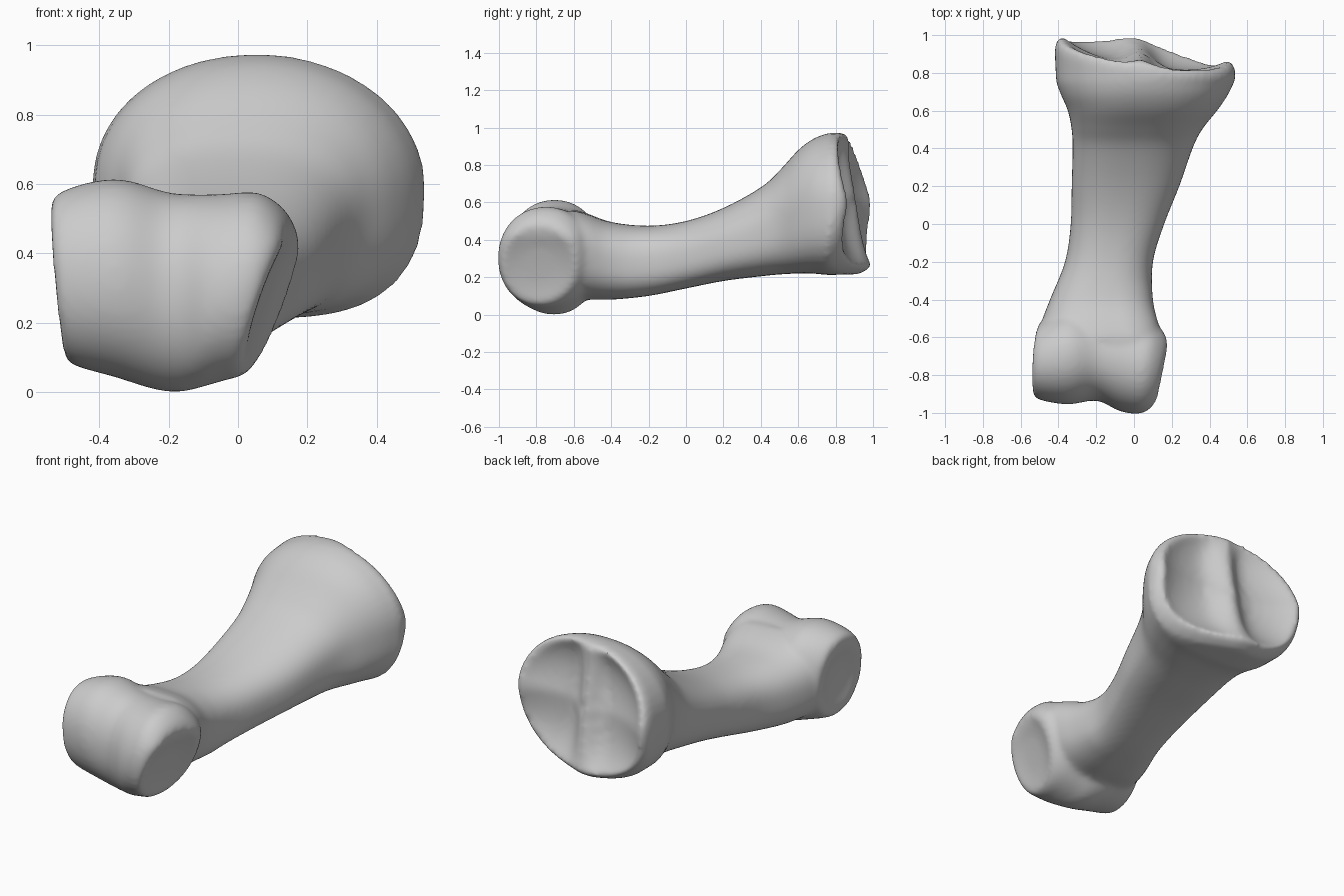
import bpy, bmesh, math

cube = bpy.data.objects.get("Cube")
if cube:
    bpy.data.objects.remove(cube, do_unlink=True)

SIDES = 48


def oval(low_a, high_a, low_b, high_b, powers):
    """Closed superellipse with its own roundness in each quadrant."""
    mid_a, mid_b = (low_a + high_a) / 2, (low_b + high_b) / 2
    half_a, half_b = (high_a - low_a) / 2, (high_b - low_b) / 2
    points = []
    for i in range(SIDES):
        angle = math.tau * (i + 0.5) / SIDES
        c, s = math.cos(angle), math.sin(angle)
        power = powers[i * 4 // SIDES]
        reach = (abs(c) ** power + abs(s) ** power) ** (-1 / power)
        points.append((mid_a + half_a * reach * c, mid_b + half_b * reach * s))
    return points


def shrink(points, factor):
    mid_a = sum(p[0] for p in points) / len(points)
    mid_b = sum(p[1] for p in points) / len(points)
    return [(mid_a + (a - mid_a) * factor, mid_b + (b - mid_b) * factor) for a, b in points]


def spline(rows, steps=4):
    """Smoothly interpolate rows of section measurements."""
    result = []
    for i in range(len(rows) - 1):
        p, q = rows[i], rows[i + 1]
        before, after = rows[max(i - 1, 0)], rows[min(i + 2, len(rows) - 1)]
        for k in range(steps):
            t = k / steps
            row = []
            for o, a, b, n in zip(before, p, q, after):
                curve = (b - o) * t + (2 * o - 5 * a + 4 * b - n) * t * t
                row.append(a + (curve + (3 * a - o - 3 * b + n) * t ** 3) / 2)
            result.append(row)
    return result + [rows[-1]]


def loft(bm, rings):
    """Skin a list of rings and close both ends."""
    loops = [[bm.verts.new(p) for p in ring] for ring in rings]
    for lower, upper in zip(loops, loops[1:]):
        for i in range(SIDES):
            j = (i + 1) % SIDES
            bm.faces.new((lower[i], lower[j], upper[j], upper[i]))
    bm.faces.new(loops[0][::-1])
    bm.faces.new(loops[-1])


# Shaft sections: y, x range, z range
SHAFT = [
    (-0.74, -0.44, 0.06, 0.12, 0.50),
    (-0.63, -0.49, 0.115, 0.06, 0.56),
    (-0.54, -0.495, 0.12, 0.08, 0.545),
    (-0.40, -0.445, 0.10, 0.08, 0.495),
    (-0.20, -0.365, 0.10, 0.10, 0.475),
    (0.0, -0.335, 0.16, 0.14, 0.50),
    (0.2, -0.33, 0.24, 0.18, 0.57),
    (0.4, -0.325, 0.31, 0.205, 0.68),
    (0.5, -0.33, 0.36, 0.215, 0.77),
    (0.6, -0.35, 0.44, 0.22, 0.88),
    (0.68, -0.385, 0.495, 0.22, 0.94),
    (0.75, -0.412, 0.53, 0.212, 0.968),
]


def shaft_round(y):
    """Squarer shoulders on the shaft, rounder ones at the wide end."""
    square = 0.4 * min(1, max(0, (0.75 - y) / 0.25))
    return (2.0 + square, 2.1 + square, 2.7, 2.9)


def slant(x, y, z):
    """Lean the shaft's left flank where it meets the knuckle."""
    return (x + max(0, -0.3 - y) * (z - 0.3) * (x > -0.1), y, z)


def rim_y(x, z):
    """Slanted plane of the wide end, swept back at its lower corners."""
    return 1.03 - 0.14 * x - 0.16 * z - 0.75 * abs(x) * max(0, 0.6 - z)


def socket_depth(x, z, radius):
    """Two hollows split by an upright ridge."""
    ridge = math.exp(-((x - 0.04) / 0.08) ** 2)
    notch = 0.05 * max(0, z - 0.6) / 0.35
    return (1 - 0.75 * ridge) * (0.1 * (1 - radius ** 3) + notch)


shaft_rings = [[slant(x, y, z) for x, z in oval(x0, x1, z0, z1, shaft_round(y))]
               for y, x0, x1, z0, z1 in spline(SHAFT)]
end = oval(-0.42, 0.54, 0.215, 0.975, shaft_round(1))
rim = oval(-0.42, 0.54, 0.23, 0.975, shaft_round(1))
shaft_rings.append([(x, rim_y(x, z) - 0.065, z) for x, z in end])
shaft_rings.append([(x, rim_y(x, z) - 0.02, z) for x, z in shrink(rim, 0.98)])
for scale in (0.92, 0.86, 0.78, 0.68, 0.55, 0.4, 0.25, 0.1):
    shaft_rings.append([(x, rim_y(x, z) + 0.01 - socket_depth(x, z, scale / 0.92), z)
                        for x, z in shrink(rim, scale)])

# Knuckle sections: x, y range, z range
KNUCKLE = [
    (-0.515, -0.88, -0.56, 0.12, 0.50),
    (-0.50, -0.925, -0.52, 0.08, 0.57),
    (-0.35, -0.955, -0.45, 0.04, 0.615),
    (-0.2, -0.935, -0.47, 0.0, 0.575),
    (-0.08, -0.985, -0.48, 0.015, 0.57),
    (0.02, -1.005, -0.50, 0.035, 0.575),
    (0.08, -1.0, -0.55, 0.045, 0.53),
    (0.105, -0.985, -0.59, 0.06, 0.48),
]
KNUCKLE_ROUND = (2.1, 2.1, 2.1, 2.1)


def lean(x, y, z):
    """Tilt the knuckle's two side faces."""
    right = min(1, max(0, (x + 0.15) / 0.25))
    left = min(1, max(0, (-0.3 - x) / 0.2))
    shift = right * (0.35 * (min(z, 0.42) - 0.28) + 0.2 * (y + 0.78))
    return (x + shift + left * (0.06 * (y + 0.72) - 0.09 * (z - 0.3)), y, z)


def side_cap(row, inward):
    """Shallow dished disc on a side of the knuckle."""
    face = oval(*row[1:], KNUCKLE_ROUND)
    return [[lean(row[0] + inward * depth, y, z) for y, z in shrink(face, scale)]
            for scale, depth in ((0.93, 0.0), (0.7, 0.012), (0.45, 0.02), (0.15, 0.022))]


knuckle_rings = side_cap(KNUCKLE[0], 1)[::-1]
for x, y0, y1, z0, z1 in spline(KNUCKLE):
    knuckle_rings.append([lean(x, y, z) for y, z in oval(y0, y1, z0, z1, KNUCKLE_ROUND)])
knuckle_rings += side_cap(KNUCKLE[-1], -1)

# Bone: shaft and knuckle fused into one smooth skin
bm = bmesh.new()
loft(bm, shaft_rings)
loft(bm, knuckle_rings)
bmesh.ops.recalc_face_normals(bm, faces=bm.faces)
mesh = bpy.data.meshes.new("bone")
bm.to_mesh(mesh)
bm.free()
bone = bpy.data.objects.new("bone", mesh)
bpy.context.collection.objects.link(bone)
bpy.context.view_layer.objects.active = bone
bone.select_set(True)

fuse = bone.modifiers.new("fuse", 'REMESH')
fuse.mode = 'VOXEL'
fuse.voxel_size = 0.014
soften = bone.modifiers.new("soften", 'SMOOTH')
soften.factor = 0.5
soften.iterations = 14
for name in ("fuse", "soften"):
    bpy.ops.object.modifier_apply(modifier=name)
bpy.ops.object.shade_smooth()

# Plain grey surface
grey = bpy.data.materials.new("bone_grey")
grey.use_nodes = True
colour = (0.6, 0.6, 0.6, 1)
grey.diffuse_color = colour
grey.node_tree.nodes["Principled BSDF"].inputs["Base Color"].default_value = colour
bone.data.materials.clear()
bone.data.materials.append(grey)
